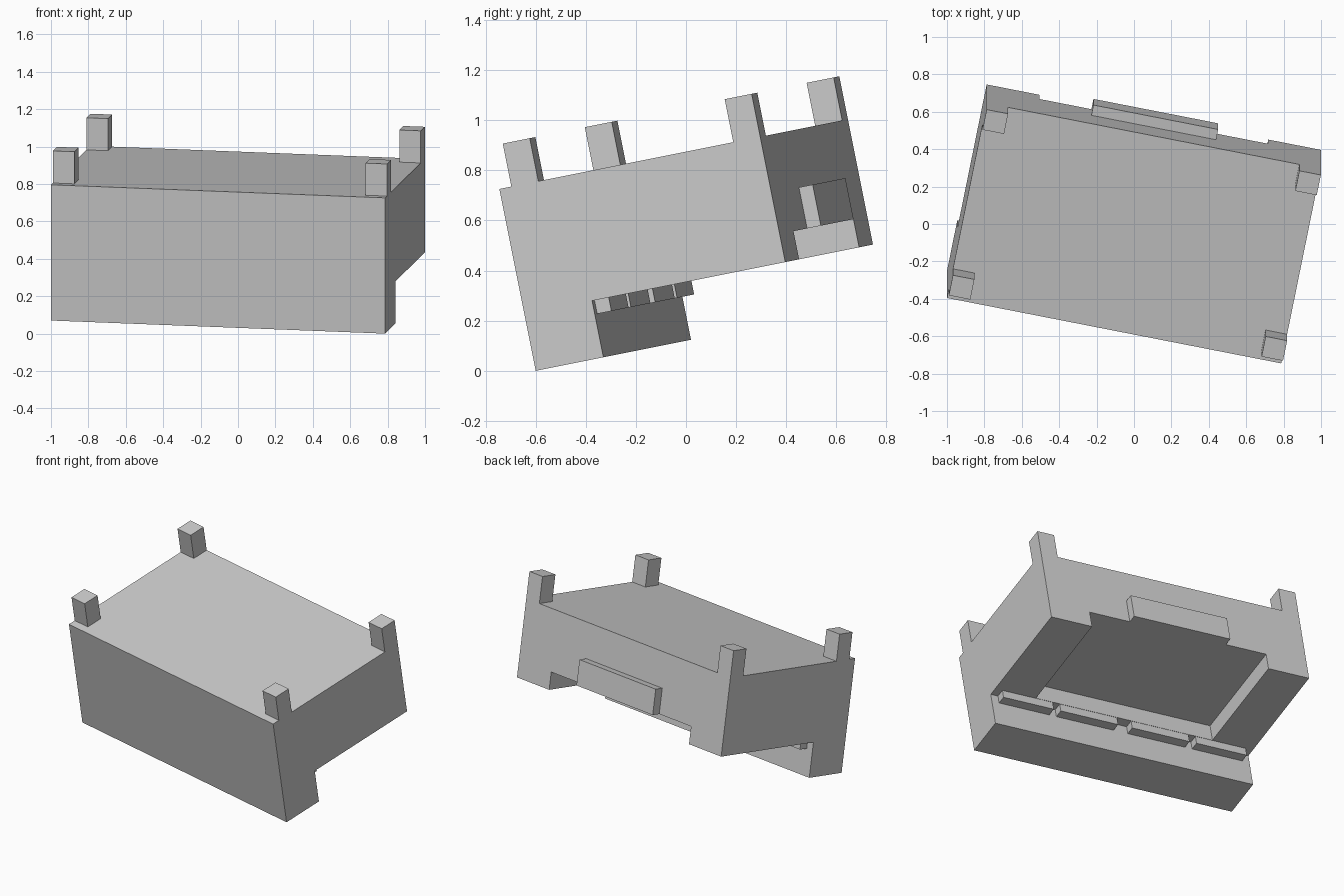
import bpy, bmesh
from mathutils import Matrix, Vector

if "Cube" in bpy.data.objects:
    bpy.data.objects.remove(bpy.data.objects["Cube"])

# Tilted local frame: u = width (centred), v = depth, w = height
W = Vector((0, -0.196, 0.98)).normalized()
U = Vector((0.981, -0.192, -0.0385))
U = (U - W * U.dot(W)).normalized()
V = W.cross(U)
HALF, DEPTH, FLOOR, TOP = 0.911, 1.083, 0.23, 0.74
ORIGIN = Vector((0.787, -0.6, 0.0)) - U * HALF
FRAME = Matrix((U, V, W)).transposed().to_4x4()
FRAME.translation = ORIGIN


def extrude(name, profile, u0, u1):
    """Extrude a (v, w) profile along u."""
    bm = bmesh.new()
    face = bm.faces.new([bm.verts.new((u0, v, w)) for v, w in profile])
    out = bmesh.ops.extrude_face_region(bm, geom=[face])
    verts = [g for g in out["geom"] if isinstance(g, bmesh.types.BMVert)]
    bmesh.ops.translate(bm, verts=verts, vec=(u1 - u0, 0, 0))
    bmesh.ops.recalc_face_normals(bm, faces=bm.faces)
    mesh = bpy.data.meshes.new(name)
    bm.to_mesh(mesh)
    bm.free()
    obj = bpy.data.objects.new(name, mesh)
    obj.matrix_world = FRAME
    bpy.context.collection.objects.link(obj)
    return obj


def box(name, u, v, w):
    return extrude(name, [(v[0], w[0]), (v[1], w[0]), (v[1], w[1]), (v[0], w[1])], *u)


# Body with a deep front lip
LIP = 0.281
body = extrude("body", [(0, 0), (LIP, 0), (LIP, FLOOR), (DEPTH, FLOOR),
                        (DEPTH, TOP), (0, TOP)], -HALF, HALF)

# Wide channel under the body, open at the back
channel = box("channel_cutter", (-0.624, 0.624), (0.342, DEPTH + 0.1), (FLOOR - 0.1, 0.345))
channel.hide_render = True
channel.hide_viewport = True
channel.display_type = 'WIRE'
cut = body.modifiers.new("channel", 'BOOLEAN')
cut.operation, cut.solver, cut.object = 'DIFFERENCE', 'EXACT', channel

# Raised block on the back wall
box("back_block", (-0.34, 0.34), (DEPTH, DEPTH + 0.057), (0.345, 0.512))

for side, s in (("left", -1), ("right", 1)):
    # Corner posts on top
    for end, v0 in (("front", 0.05), ("back", DEPTH - 0.112)):
        box(f"{end}_{side}_post", (s * HALF, s * (HALF - 0.117)),
            (v0, v0 + 0.112), (TOP, TOP + 0.175))
    # Small ledge blocks behind the lip
    for part, a, b in (("inner", 0.05, 0.455), ("outer", 0.505, 0.86)):
        box(f"{part}_{side}_ledge", (s * a, s * b), (LIP, 0.34), (FLOOR - 0.055, FLOOR))
